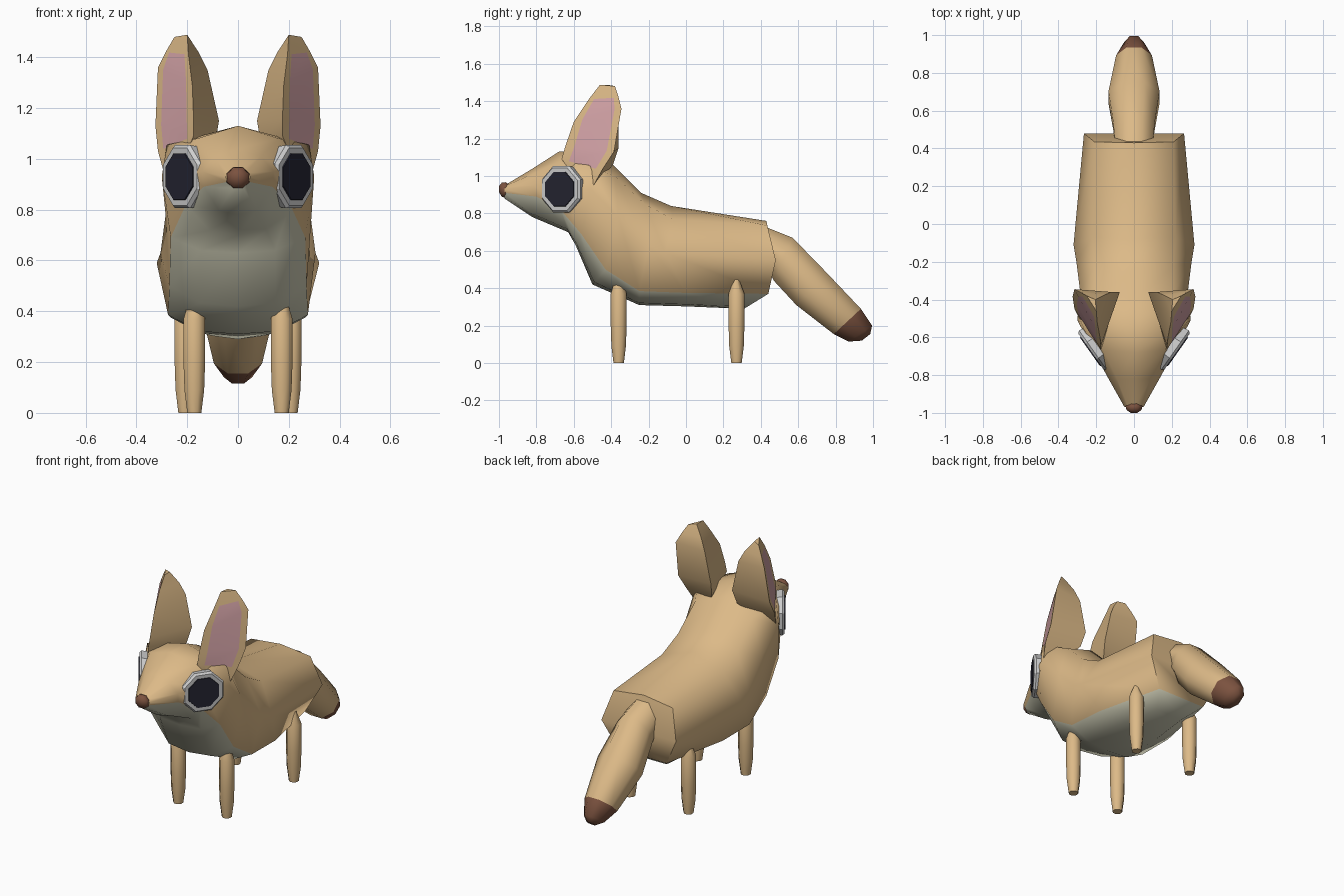
import bpy, bmesh, math
from mathutils import Vector

cube = bpy.data.objects.get("Cube")
if cube:
    bpy.data.objects.remove(cube, do_unlink=True)


def material(name, rgb):
    m = bpy.data.materials.new(name)
    m.use_nodes = True
    col = (*rgb, 1.0)
    m.diffuse_color = col
    bsdf = m.node_tree.nodes["Principled BSDF"]
    bsdf.inputs["Base Color"].default_value = col
    bsdf.inputs["Roughness"].default_value = 0.9
    return m


TAN = material("tan fur", (0.72, 0.49, 0.245))
CREAM = material("cream fur", (0.60, 0.59, 0.45))
BROWN = material("dark brown", (0.20, 0.085, 0.05))
PINK = material("ear pink", (0.66, 0.37, 0.39))
WHITE = material("eye white", (0.62, 0.62, 0.62))
DARK = material("eye dark", (0.018, 0.018, 0.032))


def loft(name, rings, mats, rule=lambda r, s: 0, angle=50, side=1):
    """Skin a list of equal rings; rule(ring, segment) picks the material."""
    bm = bmesh.new()
    loops = [[bm.verts.new((p[0] * side, p[1], p[2])) for p in ring] for ring in rings]
    n = len(rings[0])
    for r in range(len(loops) - 1):
        a, b = loops[r], loops[r + 1]
        for s in range(n):
            t = (s + 1) % n
            bm.faces.new((a[s], a[t], b[t], b[s])).material_index = rule(r, s)
    # End caps made of strips across the ring
    for r, loop in ((0, loops[0]), (len(loops) - 2, loops[-1])):
        for s in range(n // 2):
            ids = list(dict.fromkeys([s, s + 1, (n - s - 1) % n, (n - s) % n]))
            if len(ids) > 2:
                bm.faces.new([loop[i] for i in ids]).material_index = rule(r, s)
    bmesh.ops.recalc_face_normals(bm, faces=bm.faces)
    mesh = bpy.data.meshes.new(name)
    bm.to_mesh(mesh)
    bm.free()
    for m in mats:
        mesh.materials.append(m)
    ob = bpy.data.objects.new(name, mesh)
    bpy.context.collection.objects.link(ob)
    bpy.ops.object.select_all(action='DESELECT')
    ob.select_set(True)
    bpy.context.view_layer.objects.active = ob
    bpy.ops.object.shade_smooth_by_angle(angle=math.radians(angle))
    return ob


def octagon(center, u, v):
    """Eight points around center with half axes u and v."""
    c, u, v = Vector(center), Vector(u), Vector(v)
    angles = [math.radians(22.5 + 45 * i) for i in range(8)]
    return [c + u * math.cos(a) + v * math.sin(a) for a in angles]


# Body and head: top (y,z), upper side, widest side, colour border (x,y,z), bottom (y,z)
sections = [
    ((-0.97, 0.95), (0.03, -0.97, 0.945), (0.05, -0.97, 0.93), (0.04, -0.97, 0.91), (-0.97, 0.88)),
    ((-0.82, 1.04), (0.09, -0.82, 1.01), (0.14, -0.81, 0.95), (0.135, -0.80, 0.89), (-0.82, 0.78)),
    ((-0.68, 1.13), (0.16, -0.67, 1.08), (0.215, -0.67, 0.95), (0.205, -0.67, 0.82), (-0.63, 0.70)),
    ((-0.53, 1.13), (0.28, -0.52, 1.055), (0.30, -0.51, 0.93), (0.265, -0.56, 0.69), (-0.59, 0.63)),
    ((-0.40, 1.07), (0.20, -0.38, 1.00), (0.285, -0.36, 0.78), (0.27, -0.43, 0.50), (-0.50, 0.42)),
    ((-0.24, 0.91), (0.21, -0.22, 0.85), (0.305, -0.20, 0.63), (0.275, -0.25, 0.385), (-0.25, 0.31)),
    ((-0.08, 0.84), (0.22, -0.07, 0.77), (0.32, -0.11, 0.59), (0.265, 0.0, 0.375), (0.0, 0.303)),
    ((0.43, 0.76), (0.21, 0.435, 0.735), (0.265, 0.48, 0.55), (0.17, 0.44, 0.37), (0.31, 0.29)),
]
body_rings = []
for top, upper, wide, border, low in sections:
    top, low = Vector((0, *top)), Vector((0, *low))
    belly = Vector(border).lerp(low, 0.85)
    belly.x = border[0] * 0.55
    half = [Vector(upper), Vector(wide), Vector(border), belly]
    other = [Vector((-p.x, p.y, p.z)) for p in reversed(half)]
    body_rings.append([top] + half + [low] + other)
loft("body", body_rings, [TAN, CREAM], lambda r, s: int(3 <= s <= 6), angle=60)

# Tail: top (y,z), bottom (y,z), half width; last bands are the dark tip
tail_sections = [
    ((0.42, 0.73), (0.44, 0.50), 0.10),
    ((0.57, 0.67), (0.47, 0.44), 0.11),
    ((0.75, 0.485), (0.59, 0.31), 0.135),
    ((0.935, 0.29), (0.79, 0.155), 0.095),
    ((0.995, 0.20), (0.87, 0.115), 0.055),
    ((0.985, 0.155), (0.94, 0.12), 0.025),
]
tail_rings = []
for top, low, w in tail_sections:
    t, b = Vector((0, *top)), Vector((0, *low))
    k = 1 / math.cos(math.radians(22.5))
    tail_rings.append(octagon((t + b) / 2, (w * k, 0, 0), (t - b) / 2 * k))
loft("tail", tail_rings, [TAN, BROWN], lambda r, s: int(r >= 3), angle=60)

# Nose
nose_rings = [octagon((0, y, z), (r, 0, 0), (0, 0, r * 0.95))
              for y, z, r in ((-0.94, 0.925, 0.03), (-0.965, 0.925, 0.048),
                              (-0.985, 0.927, 0.043), (-1.0, 0.93, 0.018))]
loft("nose", nose_rings, [BROWN], angle=60)

# Ears: front edge, outer back edge, inner back edge of each level
ear_levels = [
    ((0.20, -0.62, 1.03), (0.29, -0.50, 0.94), (0.14, -0.46, 0.98)),
    ((0.175, -0.665, 1.09), (0.315, -0.45, 1.03), (0.09, -0.39, 1.06)),
    ((0.175, -0.645, 1.16), (0.325, -0.385, 1.13), (0.075, -0.36, 1.15)),
    ((0.18, -0.60, 1.29), (0.315, -0.345, 1.36), (0.12, -0.36, 1.35)),
    ((0.195, -0.52, 1.41), (0.285, -0.36, 1.42), (0.155, -0.375, 1.42)),
    ((0.20, -0.46, 1.488), (0.25, -0.38, 1.48), (0.205, -0.40, 1.485)),
]
ear_rings = []
for front, outer, inner in ear_levels:
    f, o = Vector(front), Vector(outer)
    ear_rings.append([f, f.lerp(o, 0.18), f.lerp(o, 0.85), o, Vector(inner)])

# Eye frame: outward direction and in-plane direction
out, along = Vector((0.818, -0.576, 0)), Vector((0.576, 0.818, 0))
eye = Vector((0.222, -0.67, 0.93))


def eye_rings(levels):
    return [octagon(eye + out * d, along * r, (0, 0, r * 0.98)) for d, r in levels]


for label, side in (("left", 1), ("right", -1)):
    loft(label + "_ear", ear_rings, [TAN, PINK],
         lambda r, s: int(s == 1 and 1 <= r <= 3), side=side)
    loft(label + "_eye_white", eye_rings([(-0.05, 0.13), (-0.005, 0.137), (0.008, 0.125)]),
         [WHITE], angle=30, side=side)
    loft(label + "_pupil", eye_rings([(0.006, 0.102), (0.013, 0.100)]),
         [DARK], angle=30, side=side)
    # Legs: taper at the top and at the foot
    for part, x, y, top, tip in (("front", 0.172, -0.36, 0.42, 0.03),
                                 ("back", 0.207, 0.27, 0.465, 0.008)):
        levels = ((0, 0.03), (0.09, 0.042), (0.2, 0.046), (0.37, 0.046), (top, tip))
        rings = [octagon((x, y, z), (r, 0, 0), (0, r, 0)) for z, r in levels]
        loft(f"{label}_{part}_leg", rings, [TAN], side=side)
